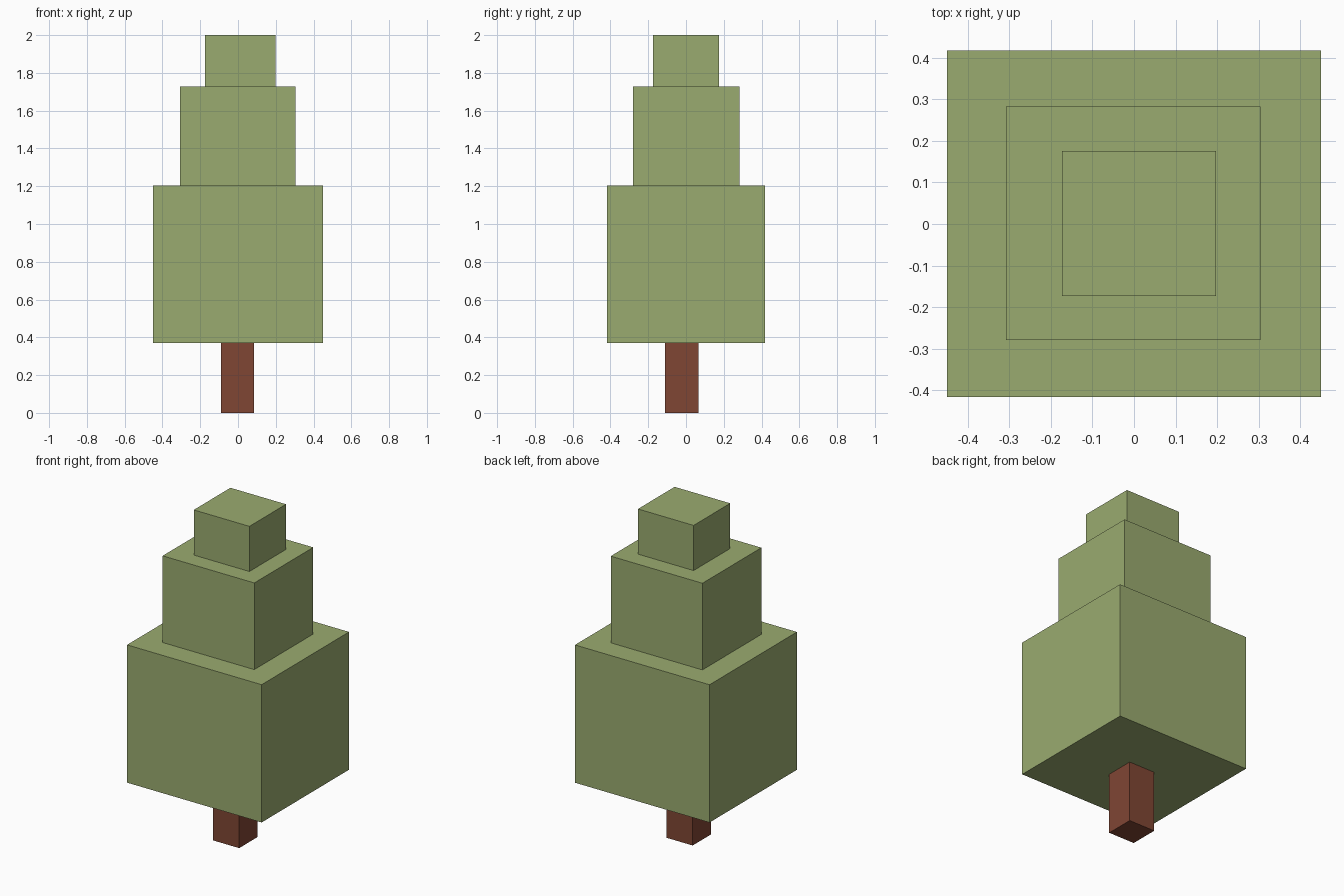
import bpy
from mathutils import Vector

default = bpy.data.objects.get("Cube")
if default:
    bpy.data.objects.remove(default, do_unlink=True)


def make_material(name, rgb):
    mat = bpy.data.materials.new(name)
    mat.use_nodes = True
    color = (*rgb, 1.0)
    mat.diffuse_color = color
    bsdf = next(n for n in mat.node_tree.nodes if n.type == 'BSDF_PRINCIPLED')
    bsdf.inputs["Base Color"].default_value = color
    return mat


def box(name, low, high, mat):
    """Axis-aligned box spanning two opposite corners."""
    low, high = Vector(low), Vector(high)
    bpy.ops.mesh.primitive_cube_add(size=1, location=(low + high) / 2)
    obj = bpy.context.object
    obj.name = name
    obj.scale = high - low
    bpy.ops.object.transform_apply(location=False, rotation=False, scale=True)
    obj.data.materials.append(mat)
    return obj


leaf_green = make_material("leaf green", (0.323, 0.407, 0.162))
bark_brown = make_material("bark brown", (0.216, 0.061, 0.034))

# Trunk, set slightly towards the front
box("trunk", (-0.09, -0.11, 0), (0.085, 0.065, 0.37), bark_brown)

# Three stacked foliage blocks
box("lower_foliage", (-0.45, -0.417, 0.37), (0.45, 0.418, 1.203), leaf_green)
box("middle_foliage", (-0.308, -0.28, 1.203), (0.305, 0.283, 1.727), leaf_green)
box("top_foliage", (-0.174, -0.174, 1.727), (0.198, 0.176, 2), leaf_green)
